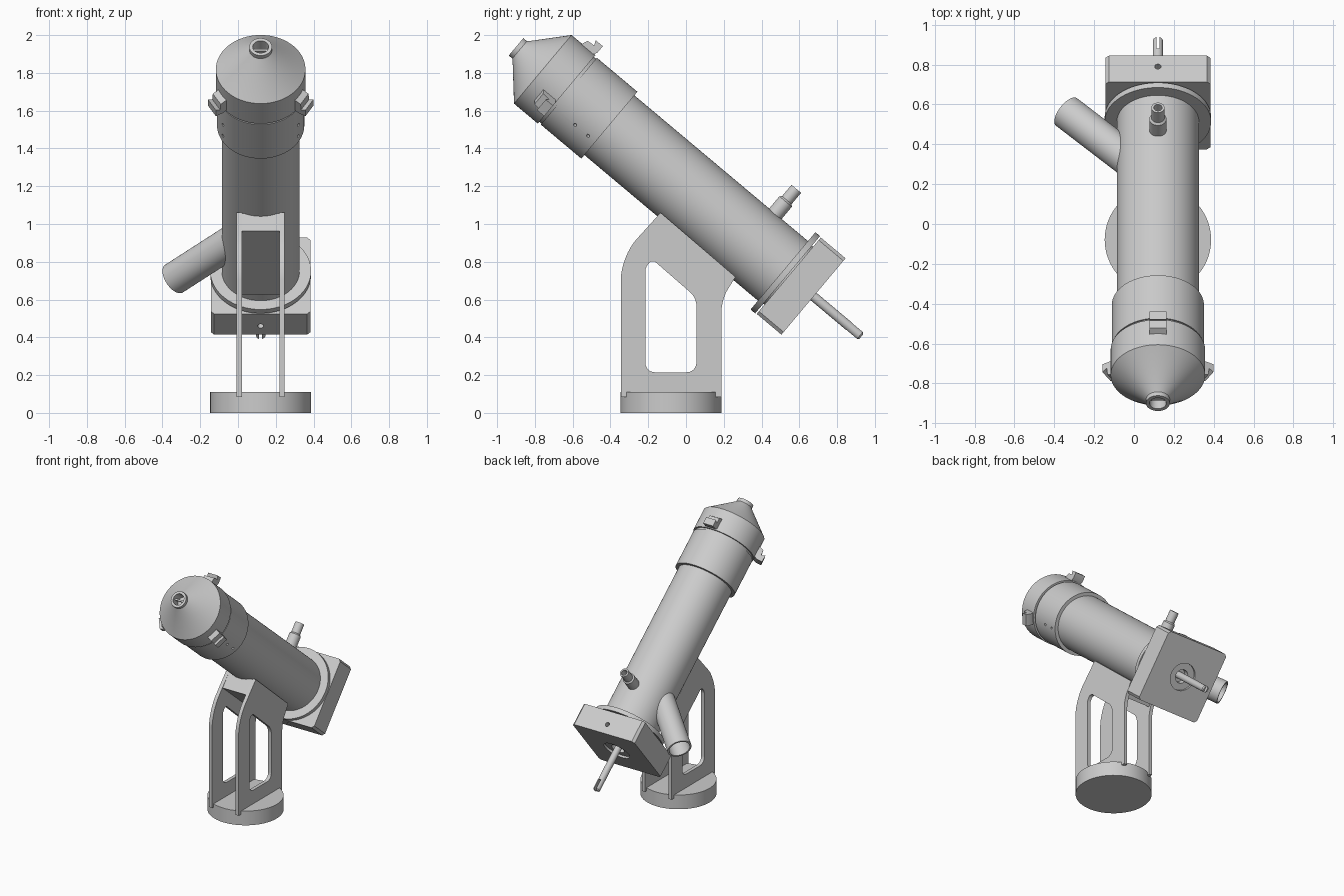
import bpy, bmesh
from math import radians, pi, sin, cos
from mathutils import Matrix, Vector

if "Cube" in bpy.data.objects:
    bpy.data.objects.remove(bpy.data.objects["Cube"])

CX = 0.12                      # centre line of the whole instrument
AXIS = 0.906                   # height of the tube axis, square to the tube
WORLD = Matrix.Translation((CX, 0, 0))
TILT = WORLD @ Matrix.Rotation(radians(50), 4, 'X') @ Matrix.Translation((0, AXIS, 0))

grey = bpy.data.materials.new("satin grey")
grey.use_nodes = True
grey.diffuse_color = (0.6, 0.6, 0.6, 1)
grey.node_tree.nodes["Principled BSDF"].inputs["Base Color"].default_value = (0.6, 0.6, 0.6, 1)


def lathe(profile, closed=False, steps=64):
    """Spin (radius, height) points about local z."""
    bm = bmesh.new()
    vs = [bm.verts.new((r, 0, h)) for r, h in profile]
    es = [bm.edges.new(p) for p in zip(vs, vs[1:])]
    if closed:
        es.append(bm.edges.new((vs[-1], vs[0])))
    bmesh.ops.spin(bm, geom=vs + es, axis=(0, 0, 1), cent=(0, 0, 0), angle=2 * pi, steps=steps)
    bmesh.ops.remove_doubles(bm, verts=bm.verts, dist=1e-5)
    return bm


def rod(r, a, b, steps=64):
    return lathe([(0, a), (r, a), (r, b), (0, b)], steps=steps)


def box(lo, hi):
    bm = bmesh.new()
    bmesh.ops.create_cube(bm, size=1)
    lo, hi = Vector(lo), Vector(hi)
    for v in bm.verts:
        v.co = [(lo[i] + hi[i]) / 2 + v.co[i] * (hi[i] - lo[i]) for i in range(3)]
    return bm


def prism(points, x0, x1, rounds=None):
    """Extrude a (y, z) outline along x; rounds maps corner index to radius."""
    bm = bmesh.new()
    face = bm.faces.new([bm.verts.new((x0, y, z)) for y, z in points])
    up = bmesh.ops.extrude_face_region(bm, geom=[face])
    for v in up["geom"]:
        if isinstance(v, bmesh.types.BMVert):
            v.co.x = x1
    for i, r in (rounds or {}).items():
        y, z = points[i]
        es = [e for e in bm.edges if all(abs(v.co.y - y) + abs(v.co.z - z) < 1e-4 for v in e.verts)]
        bmesh.ops.bevel(bm, geom=es, offset=r, segments=8, profile=0.5, affect='EDGES')
    return bm


def moved(bm, matrix):
    bm.transform(matrix)
    return bm


def drill(r, at, axis, length):
    """Round cutter centred on a point and pointing along an axis."""
    turn = Vector(axis).to_track_quat('Z', 'Y').to_matrix().to_4x4()
    return moved(rod(r, -length / 2, length / 2, 24), Matrix.Translation(at) @ turn)


def raw(name, bm, frame):
    bmesh.ops.recalc_face_normals(bm, faces=bm.faces)
    me = bpy.data.meshes.new(name)
    bm.to_mesh(me)
    bm.free()
    me.transform(frame)
    ob = bpy.data.objects.new(name, me)
    bpy.context.collection.objects.link(ob)
    return ob


def part(name, bm, frame=TILT, cuts=(), cut_frame=None):
    """Make one part, cutting each cutter out of it."""
    ob = raw(name, bm, frame)
    tools = [raw("cutter", c, cut_frame or frame) for c in cuts]
    for t in tools:
        m = ob.modifiers.new("cut", 'BOOLEAN')
        m.operation, m.solver, m.object = 'DIFFERENCE', 'EXACT', t
    if tools:
        dg = bpy.context.evaluated_depsgraph_get()
        me = bpy.data.meshes.new_from_object(ob.evaluated_get(dg))
        ob.modifiers.clear()
        ob.data = me
        for t in tools:
            bpy.data.objects.remove(t)
    me = ob.data
    me.materials.clear()
    me.materials.append(grey)
    for p in me.polygons:
        p.use_smooth = True
        p.material_index = 0
    me.set_sharp_from_angle(angle=radians(30))
    return ob


def ring(n, r, start=0.0):
    return [(r * cos(start + 2 * pi * i / n), r * sin(start + 2 * pi * i / n)) for i in range(n)]


THIRDS = [Matrix.Rotation(2 * pi * i / 3, 4, 'Z') for i in range(3)]

# Main tube and end flange
part("main_tube", rod(0.206, 0.07, 1.35, 96))
part("flange", rod(0.267, 0.058, 0.09, 96),
     cuts=[drill(0.015, (x, y, 0.07), (0, 0, 1), 0.1) for x, y in ring(8, 0.234)])
part("flange_spigot", rod(0.2, 0.04, 0.06))

# Collar with three pairs of pin holes
pins = [moved(drill(0.009, (0, 0.23, s), (0, 1, 0), 0.05), m) for m in THIRDS for s in (1.34, 1.43)]
part("collar", rod(0.231, 1.29, 1.57, 96), cuts=pins)
part("collar_neck", rod(0.224, 1.56, 1.6))

# Conical cap with a bored nose
part("cap", lathe([(0, 1.585), (0.237, 1.585), (0.237, 1.75), (0.064, 1.905), (0.06, 1.91),
                   (0.06, 1.935), (0.042, 1.935), (0.042, 1.86), (0, 1.86)], steps=96))
part("nose_bar", box((-0.043, -0.006, 1.89), (0.043, 0.006, 1.91)))

# Three hooked clips round the cap
hook = [(0.225, 1.60), (0.255, 1.585), (0.298, 1.585), (0.298, 1.635),
        (0.272, 1.622), (0.268, 1.665), (0.23, 1.68)]
for i, m in enumerate(THIRDS):
    part(f"clip_{i + 1}", moved(prism(hook, -0.042, 0.042), m))

# Square end plate with bolt holes and a shallow round recess
plate = box((-0.264, -0.264, -0.121), (0.264, 0.264, 0.05))
corners = [e for e in plate.edges if abs(e.verts[0].co.z - e.verts[1].co.z) > 0.1]
bmesh.ops.bevel(plate, geom=corners, offset=0.018, segments=1, affect='EDGES')
holes = [drill(0.017, (x * d, y * d, -0.03), (0, 0, 1), 0.3)
         for d in (0.228, 0.125) for x in (-1, 1) for y in (-1, 1)]
holes += [drill(0.016, (0, y, -0.05), (0, 1, 0), 0.08) for y in (-0.264, 0.264)]
holes += [rod(0.1, -0.2, -0.105), rod(0.05, -0.2, -0.06)]
part("end_plate", plate, cuts=holes)

# Slotted rod out of the end plate
part("end_rod", lathe([(0, 0), (0.025, 0), (0.025, -0.442), (0.018, -0.451), (0, -0.451)], steps=32),
     cuts=[box((-0.008, -0.1, -0.5), (0.008, 0.1, -0.37))])

# Small stepped tube on top
top_tube = lathe([(0, 0.15), (0.043, 0.15), (0.043, 0.29), (0.033, 0.30), (0.033, 0.378),
                  (0.021, 0.378), (0.021, 0.25), (0, 0.25)], steps=40)
part("top_tube", moved(top_tube, Matrix.Translation((0, 0, 0.315)) @ Matrix.Rotation(-pi / 2, 4, 'X')))

# Large open pipe leaving the right side at 45 degrees
side_pipe = lathe([(0, 0.05), (0.087, 0.05), (0.087, 0.648), (0.075, 0.648), (0.075, 0.3), (0, 0.3)])
part("side_pipe", moved(side_pipe, Matrix.Translation((0, 0, 0.485)) @ Matrix.Rotation(radians(-135), 4, 'Y')))

# Saddle block and the two windowed side plates
bolts = [(-0.247, 0.715), (-0.247, 0.336)]


def bolt_cuts():
    return [drill(0.021, (0, t, s), (1, 0, 0), 0.6) for t, s in bolts]


part("saddle", box((-0.101, -0.306, 0.262), (0.101, -0.187, 0.785)), cuts=bolt_cuts())
outline = [(-0.345, 0.085), (0.188, 0.085), (0.188, 0.60), (0.262, 0.72), (-0.135, 1.06), (-0.345, 0.827)]
window = [(-0.215, 0.215), (0.055, 0.215), (0.055, 0.61), (-0.175, 0.81), (-0.215, 0.78)]
for side, x0 in (("left", 0.1), ("right", -0.127)):
    opening = prism(window, x0 - 0.1, x0 + 0.1, {0: 0.05, 1: 0.05, 2: 0.04, 3: 0.02, 4: 0.03})
    opening.transform(TILT.inverted() @ WORLD)
    part(f"{side}_side_plate", prism(outline, x0, x0 + 0.027, {2: 0.06, 5: 0.12}), WORLD,
         cuts=[opening] + bolt_cuts(), cut_frame=TILT)

# Round base with a circle of holes
BASE = WORLD @ Matrix.Translation((0, -0.079, 0))
part("base", rod(0.267, 0, 0.11, 96), BASE,
     cuts=[drill(0.022, (x, y, 0.05), (0, 0, 1), 0.3) for x, y in ring(12, 0.215)])
